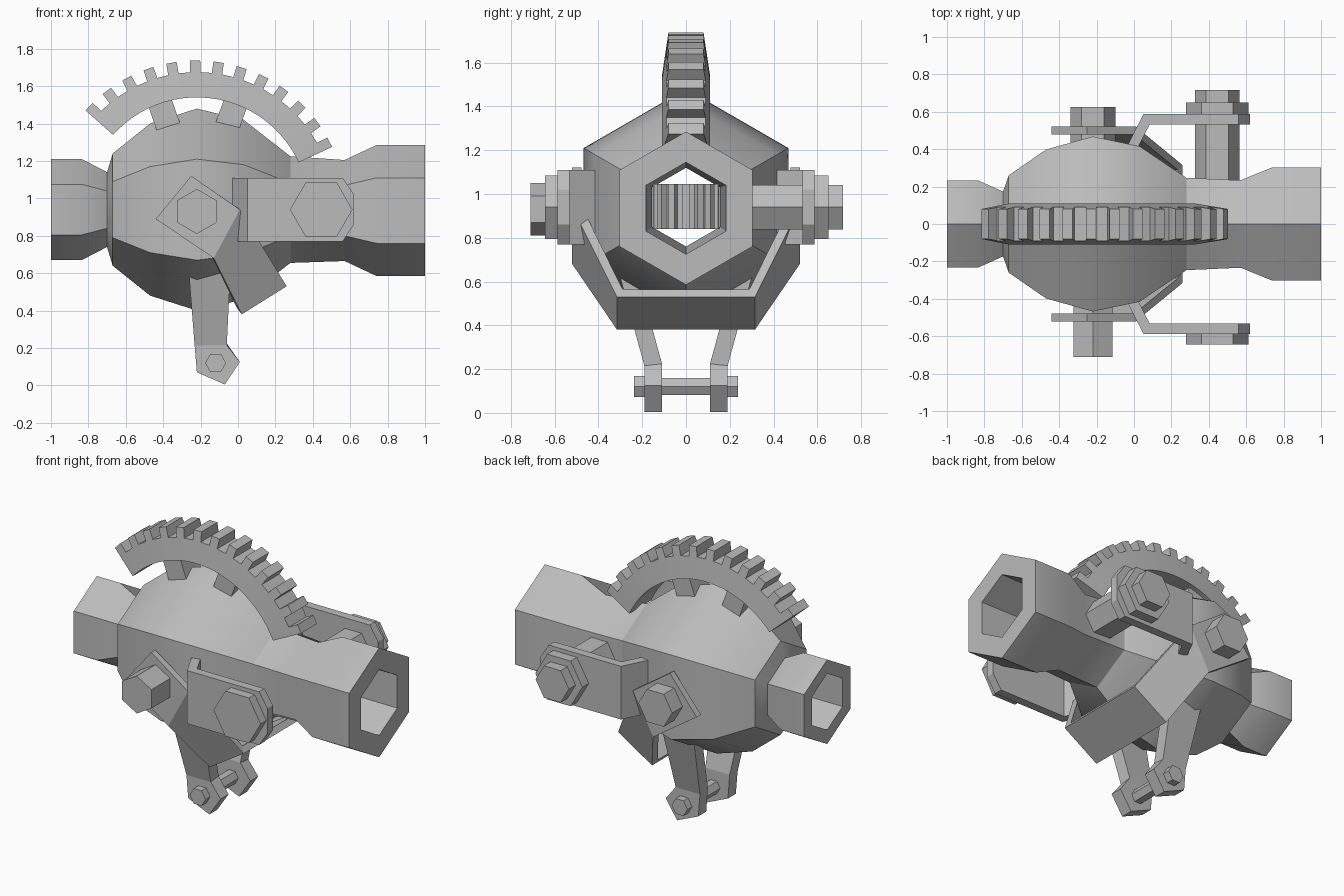
import bpy
from math import sin, cos, pi, radians

cube = bpy.data.objects.get("Cube")
if cube:
    bpy.data.objects.remove(cube, do_unlink=True)

grey = bpy.data.materials.new("grey_metal")
grey.use_nodes = True
grey.diffuse_color = (0.5, 0.5, 0.5, 1)
grey.node_tree.nodes["Principled BSDF"].inputs["Base Color"].default_value = (0.5, 0.5, 0.5, 1)

CX, CZ = -0.22, 0.94      # centre of the ball and of the toothed arc


def add(name, verts, faces, thick=0, offset=-1, mirror=False):
    mesh = bpy.data.meshes.new(name)
    mesh.from_pydata(verts, [], faces)
    mesh.materials.append(grey)
    ob = bpy.data.objects.new(name, mesh)
    bpy.context.collection.objects.link(ob)
    if thick:
        mod = ob.modifiers.new("thickness", 'SOLIDIFY')
        mod.thickness, mod.offset, mod.use_even_offset = thick, offset, True
    if mirror:
        mod = ob.modifiers.new("mirror", 'MIRROR')
        mod.use_axis = (False, True, False)
        mod.use_mirror_merge = False
    return ob


def rings(name, sections, closed=False):
    """Skin a list of equal-sized point loops, capping the ends unless closed."""
    n, m = len(sections[0]), len(sections)
    verts = [p for s in sections for p in s]
    faces = [(i * n + j, i * n + (j + 1) % n, (i + 1) % m * n + (j + 1) % n, (i + 1) % m * n + j)
             for i in range(m if closed else m - 1) for j in range(n)]
    if not closed:
        faces += [tuple(reversed(range(n))), tuple(range((m - 1) * n, m * n))]
    ob = add(name, verts, faces)
    select(ob)
    bpy.ops.object.mode_set(mode='EDIT')
    bpy.ops.mesh.select_all(action='SELECT')
    bpy.ops.mesh.normals_make_consistent(inside=False)
    bpy.ops.object.mode_set(mode='OBJECT')
    return ob


def select(ob):
    bpy.ops.object.select_all(action='DESELECT')
    ob.select_set(True)
    bpy.context.view_layer.objects.active = ob


def hex_bar(name, x, z, r, y0, y1, turn=0):
    """Hexagonal bar along y."""
    rings(name, [[(x + r * cos(turn + k * pi / 3), y, z + r * sin(turn + k * pi / 3))
                  for k in range(6)] for y in (y0, y1)])


# Hollow hexagonal tube with the swollen middle
profile = [(-1, .27), (-.835, .27), (-.7, .2), (-.67, .3), (-.47, .46), (CX, .54), (.03, .48),
           (.28, .285), (.57, .27), (.74, .35), (1, .35), (1, .21), (-1, .18)]
body = rings("tube_body", [[(x, r * sin(k * pi / 3), CZ - .005 * (x > .5) + r * cos(k * pi / 3))
                            for k in range(6)] for x, r in profile], closed=True)
select(body)
bpy.ops.object.shade_smooth_by_angle(angle=radians(30))

# Toothed arc, thinner toward the tooth tips
def arc_section(deg, r_out):
    a = radians(deg)
    return [(CX + r * cos(a), s * (.11 - .15 * (r - .6)), CZ + r * sin(a))
            for r, s in ((.6, -1), (r_out, -1), (r_out, 1), (.6, 1))]


sections = []
for i in range(13):
    mid = 136.3 - i * 9.12
    for d, r in ((2.2, .735), (2.0, .797), (-2.0, .797), (-2.2, .735)):
        if (i, d) not in ((0, 2.2), (12, -2.2)):
            sections.append(arc_section(mid + d, r))
rings("toothed_arc", sections)

# Posts that carry the arc
for side, deg in (("right", 109), ("left", 70)):
    a = radians(deg)
    rings("arc_post_" + side, [[(CX + r * cos(a) - w * sin(a), y, CZ + r * sin(a) + w * cos(a))
                                for w, y in ((-.065, -.08), (.065, -.08), (.065, .08), (-.065, .08))]
                               for r in (.42, .625)])

# Bent strap passing under the body
half = [((-.44, .89), (-.25, 1.12), .52), ((-.13, .68), (.01, .94), .52), ((.02, .38), (.26, .53), .315)]
rows = [(l, r, -y) for l, r, y in half] + [(l, r, y) for l, r, y in reversed(half)]
verts = [(p[0], y, p[1]) for l, r, y in rows for p in (l, r)]
add("strap", verts, [(2 * i, 2 * i + 2, 2 * i + 3, 2 * i + 1) for i in range(5)], thick=.042)

# Side plates with a bent tab and clipped corners
lo, hi = .77, 1.11
verts = [(-.04, -.41, lo), (-.04, -.41, hi), (.05, -.587, lo), (.05, -.587, hi), (.56, -.587, lo),
         (.62, -.587, .86), (.62, -.587, 1.02), (.56, -.587, hi)]
add("side_plate", verts, [(0, 2, 3, 1), (2, 4, 5, 6, 7, 3)], thick=.055, mirror=True)

# Lower arms, splayed toward the body
verts = [(-.22, -.15, .07), (-.07, -.15, .005), (.01, -.15, .125), (-.06, -.15, .22), (-.232, -.15, .22),
         (-.04, -.265, .64), (-.265, -.265, .64)]
add("lower_arm", verts, [(0, 1, 2, 3, 4), (4, 3, 5, 6)], thick=.08, offset=0, mirror=True)

# Bolts, shafts and cross rod
hex_bar("front_pivot_bolt", CX, .93, .12, -.71, -.42, pi / 6)
hex_bar("back_pivot_bolt", CX, .93, .12, .42, .625)
hex_bar("front_plate_bolt", .445, CZ, .167, -.645, -.58)
hex_bar("back_plate_nut", .445, CZ, .167, .58, .65)
hex_bar("back_plate_shaft", .445, CZ, .118, .2, .717)
hex_bar("cross_rod", -.12, .12, .045, -.2, .2)
for name, y in (("front", -.21), ("back", .21)):
    hex_bar("rod_nut_" + name, -.12, .12, .056, y - .027, y + .027)

# Small cog inside the bore
outline = []
for i in range(14):
    for d, r in ((-.13, .125), (-.1, .155), (.1, .155), (.13, .125)):
        a = i * pi / 7 + d
        outline.append((CX + r * cos(a), r * sin(a)))
rings("inner_cog", [[(x, y, z) for x, y in outline] for z in (.84, 1.045)])
